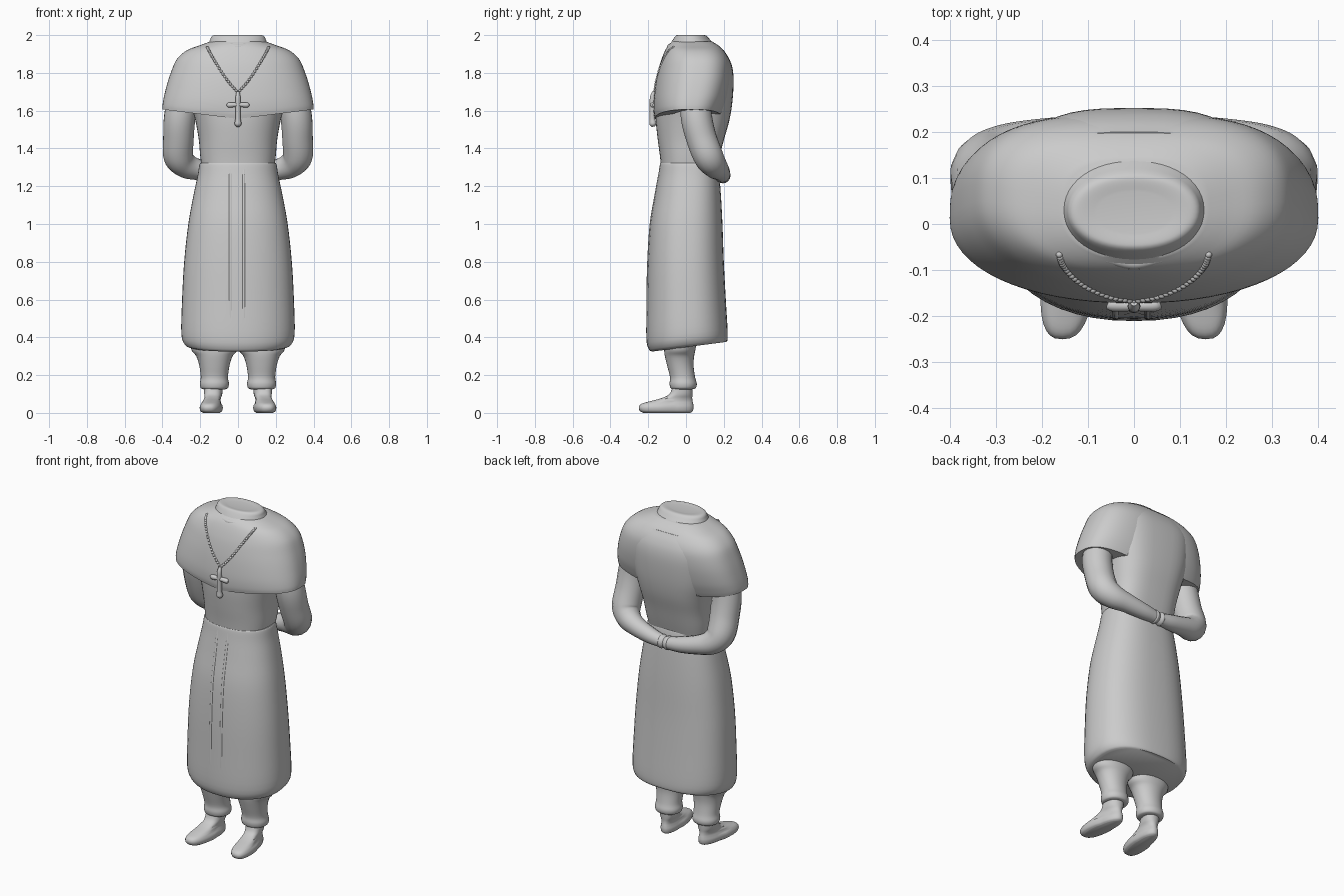
import bpy, bmesh, math
from mathutils import Vector

if "Cube" in bpy.data.objects:
    bpy.data.objects.remove(bpy.data.objects["Cube"])


def spline(points, steps):
    """Catmull-Rom interpolation through tuples of any length."""
    p = [Vector(q) for q in points]
    p = [p[0] * 2 - p[1]] + p + [p[-1] * 2 - p[-2]]
    out = []
    for i in range(1, len(p) - 2):
        a, b, c, d = p[i - 1:i + 3]
        for k in range(steps):
            t = k / steps
            out.append(0.5 * (2 * b + (c - a) * t + (2 * a - 5 * b + 4 * c - d) * t * t
                              + (3 * b - a - 3 * c + d) * t ** 3))
    return out + [p[-2]]


def finish(obj, angle=40):
    bpy.ops.object.select_all(action='DESELECT')
    obj.select_set(True)
    bpy.context.view_layer.objects.active = obj
    bpy.ops.object.shade_smooth_by_angle(angle=math.radians(angle))
    return obj


def mesh_object(name, bm):
    bmesh.ops.recalc_face_normals(bm, faces=bm.faces)
    mesh = bpy.data.meshes.new(name)
    bm.to_mesh(mesh)
    bm.free()
    obj = bpy.data.objects.new(name, mesh)
    bpy.context.collection.objects.link(obj)
    return finish(obj)


def loft(name, sections, n=2.2, back_n=None, cx=0, warp=None, sides=48, steps=4):
    """Stack of rounded sections: (z, half width, front y, back y)."""
    bm = bmesh.new()
    rings = []
    for z, hw, yf, yb in spline(sections, steps):
        ring = []
        for i in range(sides):
            a = 2 * math.pi * i / sides
            c, s = math.cos(a), math.sin(a)
            e = 2 / (back_n if back_n and s > 0 else n)
            x = math.copysign(abs(c) ** e, c) * hw
            y = (yf + yb) / 2 + math.copysign(abs(s) ** e, s) * (yb - yf) / 2
            co = Vector((cx + x, y, z))
            ring.append(bm.verts.new(warp(co) if warp else co))
        rings.append(ring)
    for r, q in zip(rings, rings[1:]):
        for i in range(sides):
            j = (i + 1) % sides
            bm.faces.new((r[i], r[j], q[j], q[i]))
    bm.faces.new(rings[0][::-1])
    bm.faces.new(rings[-1])
    return mesh_object(name, bm)


def tube(name, points, steps=6):
    """Round tube through (x, y, z, radius) points."""
    curve = bpy.data.curves.new(name, 'CURVE')
    curve.dimensions = '3D'
    curve.bevel_depth = 1
    curve.bevel_resolution = 6
    curve.use_fill_caps = True
    pts = spline(points, steps)
    sp = curve.splines.new('POLY')
    sp.points.add(len(pts) - 1)
    for p, q in zip(sp.points, pts):
        p.co = (q[0], q[1], q[2], 1)
        p.radius = q[3]
    obj = bpy.data.objects.new(name, curve)
    bpy.context.collection.objects.link(obj)
    bpy.ops.object.select_all(action='DESELECT')
    obj.select_set(True)
    bpy.context.view_layer.objects.active = obj
    bpy.ops.object.convert(target='MESH')
    return finish(bpy.context.object)


def front_y(sections, x, z, n=2.2):
    """Front surface of a loft at x, z."""
    for a, b in zip(sections, sections[1:]):
        if a[0] <= z <= b[0]:
            t = (z - a[0]) / (b[0] - a[0])
            hw, yf, yb = (a[i] + (b[i] - a[i]) * t for i in (1, 2, 3))
            f = max(0, 1 - abs(x / hw) ** n) ** (1 / n)
            return (yf + yb) / 2 - f * (yb - yf) / 2


# Long skirt with a hem that rises towards the back
skirt = [(.348, .255, -.18, .215), (.362, .282, -.197, .22), (.42, .3, -.21, .22),
         (.6, .296, -.208, .21), (.8, .285, -.203, .2), (1.0, .263, -.19, .193),
         (1.15, .236, -.165, .185), (1.25, .215, -.148, .177), (1.31, .205, -.139, .168),
         (1.322, .2, -.135, .163)]


def skirt_hem(v):
    v.z += .13 * v.y * max(0, 1 - (v.z - .35) / .5)
    return v


loft("skirt", skirt, back_n=2.5, warp=skirt_hem)

# Soft front placket creases
for x in (-.04, .03):
    tube("skirt_crease", [(x, front_y(skirt, x, z) + r, z, .009)
                          for z, r in ((.42, .01), (.6, .007), (.8, .006), (1.0, .006),
                                       (1.15, .006), (1.25, .007), (1.31, .01))])

# Shirt body, tucked into the skirt
loft("shirt_body", [(1.28, .19, -.13, .155), (1.36, .2, -.138, .178), (1.45, .208, -.15, .202),
                    (1.55, .226, -.16, .23), (1.65, .25, -.16, .246), (1.76, .262, -.15, .252),
                    (1.83, .265, -.135, .245), (1.88, .25, -.11, .226), (1.92, .2, -.08, .2)],
     n=2.3, back_n=3)

# Shoulder cape with short sleeves
cape = [(1.568, .4, -.165, .19), (1.6, .399, -.171, .203), (1.66, .39, -.171, .222),
        (1.75, .37, -.16, .237), (1.83, .345, -.143, .238), (1.88, .318, -.127, .224),
        (1.92, .27, -.11, .198), (1.945, .205, -.095, .172), (1.965, .15, -.075, .14)]


def cape_hem(v):
    v.z += (.13 * abs(v.x) - .012) * max(0, 1 - (v.z - 1.56) / .25)
    return v


loft("shoulder_cape", cape, back_n=2.9, warp=cape_hem, sides=64)

# Neck collar, closed on top
loft("collar", [(1.92, .19, -.105, .18), (1.95, .16, -.085, .15), (1.975, .148, -.07, .128),
                (1.99, .142, -.06, .115), (1.998, .132, -.052, .105), (2.0, .115, -.042, .093),
                (1.997, .08, -.02, .07)], n=2.1)
tube("collar_tab", [(-.06, -.074, 1.945, .012), (0, -.085, 1.94, .014), (.06, -.074, 1.945, .012)])

# Arms folded behind the back
for side, s in (("right", -1), ("left", 1)):
    tube(side + "_arm", [(s * x, y, z, r) for x, y, z, r in (
        (.285, .05, 1.7, .08), (.308, .055, 1.57, .084), (.315, .08, 1.46, .082),
        (.315, .118, 1.36, .08), (.275, .15, 1.31, .068), (.2, .175, 1.285, .054),
        (.1, .19, 1.265, .045), (.02, .195, 1.255, .036))])
    tube(side + "_cuff", [(s * x, .195, 1.256, r) for x, r in
                          ((.03, .034), (.024, .04), (.016, .04), (.0, .032))], 3)

# Trouser legs and feet
for side, s in (("right", -1), ("left", 1)):
    loft(side + "_trouser_leg", [(.125, .058, -.07, .035), (.132, .072, -.082, .052),
                                 (.155, .077, -.087, .057), (.19, .072, -.085, .048),
                                 (.25, .08, -.1, .04), (.3, .096, -.112, .043),
                                 (.335, .122, -.116, .05), (.4, .13, -.12, .06)],
         n=2.1, cx=s * .125, sides=32)

    def splay(v, s=s):
        v.x -= s * .11 * v.y
        if v.y > -.1:
            v.x -= (v.x - s * .13) * .1
        return v

    loft(side + "_foot", [(0, .042, -.225, .022), (.01, .055, -.244, .036),
                          (.03, .059, -.25, .04), (.048, .053, -.236, .038),
                          (.062, .047, -.19, .035), (.078, .046, -.13, .033),
                          (.1, .052, -.088, .034), (.14, .055, -.07, .036)],
         n=2.6, back_n=2.2, cx=s * .128, warp=splay, sides=32)

# Bead chain in a V over the chest
bm = bmesh.new()
for s in (-1, 1):
    for x, z in spline([(0, 1.695), (.06, 1.765), (.115, 1.85), (.15, 1.91), (.162, 1.935)], 6):
        y = front_y(cape, x, z)
        ret = bmesh.ops.create_icosphere(bm, subdivisions=2, radius=.0075)
        bmesh.ops.translate(bm, verts=ret["verts"], vec=(s * x, y, z))
mesh_object("bead_chain", bm)

# Pendant cross
cy = -.178
tube("pendant_upright", [(0, cy + .008, 1.7, .008), (0, cy, 1.67, .013), (0, cy, 1.62, .014),
                         (0, cy, 1.56, .014), (0, cy + .003, 1.53, .018), (0, cy + .005, 1.515, .008)])
tube("pendant_crossbar", [(-.057, cy + .006, 1.63, .008), (-.045, cy + .002, 1.63, .014),
                          (0, cy, 1.632, .011), (.045, cy + .002, 1.63, .014),
                          (.057, cy + .006, 1.63, .008)])
